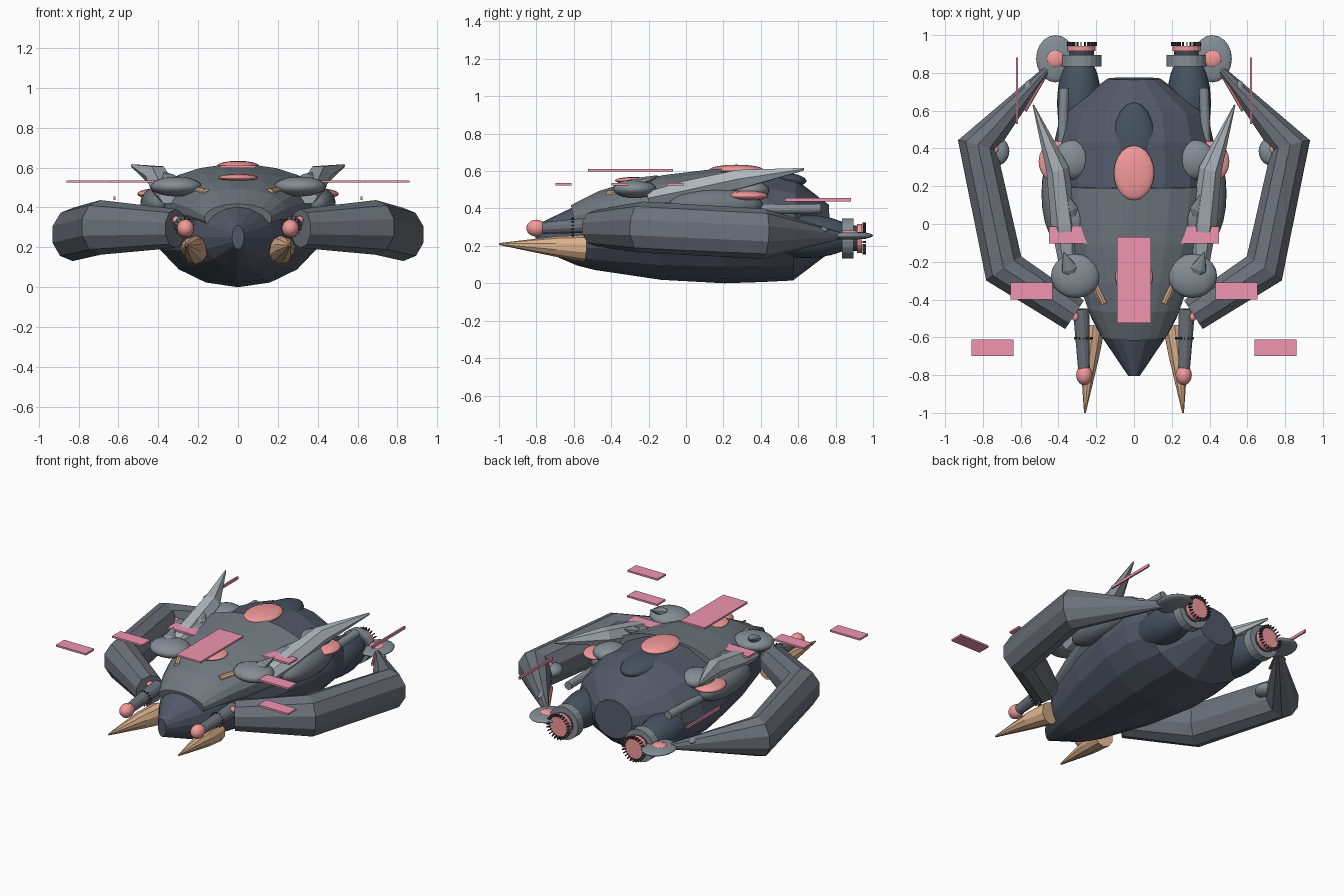
import bpy, bmesh, math
from mathutils import Vector, Matrix

if "Cube" in bpy.data.objects:
    bpy.data.objects.remove(bpy.data.objects["Cube"])


def material(name, r, g, b):
    m = bpy.data.materials.new(name)
    m.diffuse_color = (r, g, b, 1)
    m.use_nodes = True
    m.node_tree.nodes["Principled BSDF"].inputs["Base Color"].default_value = m.diffuse_color
    return m


NAVY = material("navy", .085, .10, .14)
BLUE = material("deep_blue", .06, .085, .12)
SHELL = material("shell", .16, .19, .215)
STEEL = material("steel", .15, .165, .195)
GREY = material("mid_grey", .23, .27, .30)
LIGHT = material("light_grey", .42, .47, .51)
DARK = material("dark", .06, .06, .08)
PINK = material("pink", .90, .32, .32)
PANEL = material("panel_pink", .87, .30, .44)
TAN = material("tan", .72, .45, .27)


def finish(bm, name, mat, smooth=False):
    bmesh.ops.recalc_face_normals(bm, faces=bm.faces)
    me = bpy.data.meshes.new(name)
    bm.to_mesh(me)
    bm.free()
    me.materials.append(mat)
    for p in me.polygons:
        p.use_smooth = smooth
    ob = bpy.data.objects.new(name, me)
    bpy.context.collection.objects.link(ob)
    return ob


def tube(name, mat, stations, n=10, turn=.5):
    """Faceted tube; each station is x, y, z, side radius, up radius."""
    bm = bmesh.new()
    pts = [Vector(s[:3]) for s in stations]
    rings = []
    for i, s in enumerate(stations):
        a = (pts[i] - pts[i - 1]).normalized() if i else None
        b = (pts[i + 1] - pts[i]).normalized() if i < len(pts) - 1 else None
        t = ((a or b) + (b or a)).normalized()
        side = t.cross(Vector((0, 0, 1))).normalized()
        up = side.cross(t)
        ring = []
        for k in range(n):
            ang = 2 * math.pi * (k + turn) / n
            ring.append(bm.verts.new(pts[i] + side * s[3] * math.cos(ang) + up * s[4] * math.sin(ang)))
        rings.append(ring)
    for r, q in zip(rings, rings[1:]):
        for k in range(n):
            bm.faces.new((r[k], r[(k + 1) % n], q[(k + 1) % n], q[k]))
    bm.faces.new(rings[0])
    bm.faces.new(rings[-1])
    return finish(bm, name, mat)


def ellipsoid(name, mat, loc, size):
    bm = bmesh.new()
    m = Matrix.Translation(loc) @ Matrix.Diagonal((*size, 1))
    bmesh.ops.create_uvsphere(bm, u_segments=20, v_segments=12, radius=1, matrix=m)
    return finish(bm, name, mat, True)


def box(name, mat, loc, size):
    bm = bmesh.new()
    bmesh.ops.create_cube(bm, size=1, matrix=Matrix.Translation(loc) @ Matrix.Diagonal((*size, 1)))
    return finish(bm, name, mat)


def rod(name, mat, a, b, r1, r2=None, n=16):
    r2 = r1 if r2 is None else r2
    return tube(name, mat, [(*a, r1, r1), (*b, r2, r2)], n)


def teeth(name, x, y, z, radius, count, size):
    """Ring of small blocks around the y axis."""
    bm = bmesh.new()
    for k in range(count):
        m = (Matrix.Translation((x, y, z)) @ Matrix.Rotation(2 * math.pi * k / count, 4, 'Y')
             @ Matrix.Translation((0, 0, radius)) @ Matrix.Diagonal((*size, 1)))
        bmesh.ops.create_cube(bm, size=1, matrix=m)
    return finish(bm, name, DARK)


# Main hull: y, half width, bottom z, top z
hull = [(-.805, .03, .19, .31), (-.59, .175, .095, .41), (-.50, .225, .07, .45), (-.15, .34, .018, .56),
        (.2, .42, .0, .61), (.42, .425, .006, .60), (.58, .39, .015, .555), (.77, .14, .17, .42)]
tube("hull", NAVY, [(0, y, (b + t) / 2, w, (t - b) / 2) for y, w, b, t in hull], 16, 0)

# Upper carapace overlapping the front hull
cara = [(-.60, .17, .27, .42), (-.45, .245, .26, .495), (-.3, .30, .24, .543), (-.1, .365, .24, .582), (.2, .425, .24, .618)]
tube("carapace", SHELL, [(0, y, (b + t) / 2, w, (t - b) / 2) for y, w, b, t in cara], 20)

# Centre line features
ellipsoid("rear_canopy", BLUE, (0, .40, .548), (.12, .245, .055))
ellipsoid("top_dome", PINK, (0, .27, .607), (.107, .145, .027))
ellipsoid("front_dome", PINK, (0, -.28, .55), (.10, .10, .018))
box("top_panel", PANEL, (0, -.297, .605), (.18, .455, .012))

for s, side in ((1, "right"), (-1, "left")):
    def nm(t):
        return side + "_" + t

    # Curved arm
    tube(nm("arm"), STEEL, [(s * .315, -.48, .295, .095, .098), (s * .69, -.235, .30, .118, .137),
                            (s * .828, .415, .265, .112, .134), (s * .46, .82, .255, .02, .02)], 10)
    # Elbow cap and stud
    ellipsoid(nm("elbow_cap"), GREY, (s * .725, .385, .285), (.065, .075, .04))
    ellipsoid(nm("elbow_stud"), PINK, (s * .735, .395, .31), (.022, .025, .022))

    # Claw tusk
    tube(nm("claw"), TAN, [(s * .215, -.54, .187, .065, .072), (s * .235, -.70, .197, .053, .054),
                           (s * .26, -1.0, .21, .005, .005)], 10)

    # Nose gun
    rod(nm("gun_barrel"), STEEL, (s * .265, -.77, .295), (s * .28, -.45, .315), .032, .045, 12)
    ellipsoid(nm("gun_ball"), PINK, (s * .263, -.80, .295), (.043, .053, .045))
    ellipsoid(nm("gun_stud"), PINK, (s * .31, -.49, .337), (.02, .025, .02))
    teeth(nm("gun_teeth"), s * .268, -.605, .30, .043, 14, (.006, .012, .016))

    # Shoulder discs with small fins
    ellipsoid(nm("front_disc"), GREY, (s * .31, -.275, .505), (.13, .117, .05))
    tube(nm("front_disc_fin"), GREY, [(s * .325, -.285, .52, .035, .02), (s * .342, -.235, .54, .045, .03),
                                      (s * .372, -.15, .575, .003, .003)], 8)
    ellipsoid(nm("middle_disc"), GREY, (s * .32, .05, .487), (.105, .115, .058))
    tube(nm("middle_disc_fin"), GREY, [(s * .325, .03, .515, .035, .025), (s * .34, .08, .535, .045, .03),
                                       (s * .365, .17, .575, .003, .003)], 8)
    ellipsoid(nm("rear_disc"), GREY, (s * .325, .34, .495), (.105, .105, .055))

    # Flank fairing, side dome and rear pipe
    ellipsoid(nm("flank_fairing"), SHELL, (s * .40, .16, .42), (.09, .25, .085))
    ellipsoid(nm("side_dome"), PINK, (s * .41, .33, .468), (.095, .11, .027))
    rod(nm("rear_pipe"), GREY, (s * .385, .25, .395), (s * .37, .72, .40), .026)

    # Swept blade
    tube(nm("blade"), LIGHT, [(s * .35, -.20, .455, .05, .04), (s * .37, 0, .495, .07, .06),
                              (s * .405, .29, .557, .06, .058), (s * .533, .63, .61, .004, .008)], 6, 0)

    # Forward antenna peg
    rod(nm("peg"), TAN, (s * .158, -.42, .475), (s * .205, -.32, .485), .02, n=10)

    # Engine nacelle, collar and exhaust
    ellipsoid(nm("nacelle"), BLUE, (s * .29, .64, .25), (.118, .27, .115))
    rod(nm("engine_collar"), GREY, (s * .28, .835, .24), (s * .28, .895, .24), .108, n=20)
    rod(nm("engine_core"), DARK, (s * .28, .89, .24), (s * .28, .92, .24), .07)
    rod(nm("engine_glow"), PINK, (s * .28, .915, .24), (s * .28, .942, .24), .078, n=20)
    teeth(nm("engine_teeth"), s * .28, .953, .24, .076, 24, (.006, .02, .018))

    # Arm tip pod and strut
    ellipsoid(nm("tip_pod"), GREY, (s * .415, .875, .255), (.103, .125, .022))
    ellipsoid(nm("tip_dome"), PINK, (s * .415, .875, .268), (.05, .048, .018))
    rod(nm("tip_strut"), PINK, (s * .46, .80, .26), (s * .575, .60, .29), .009, n=8)
    ellipsoid(nm("tip_blister"), GREY, (s * .56, .71, .285), (.025, .05, .02))

    # Floating panels
    for i, (x, y) in enumerate(((.75, -.655), (.543, -.355), (.34, -.058))):
        box(nm("panel_%d" % (i + 1)), PANEL, (s * x, y, .53), (.222, .088, .012))
    box(nm("rear_panel"), PANEL, (s * .62, .705, .446), (.011, .352, .018))
